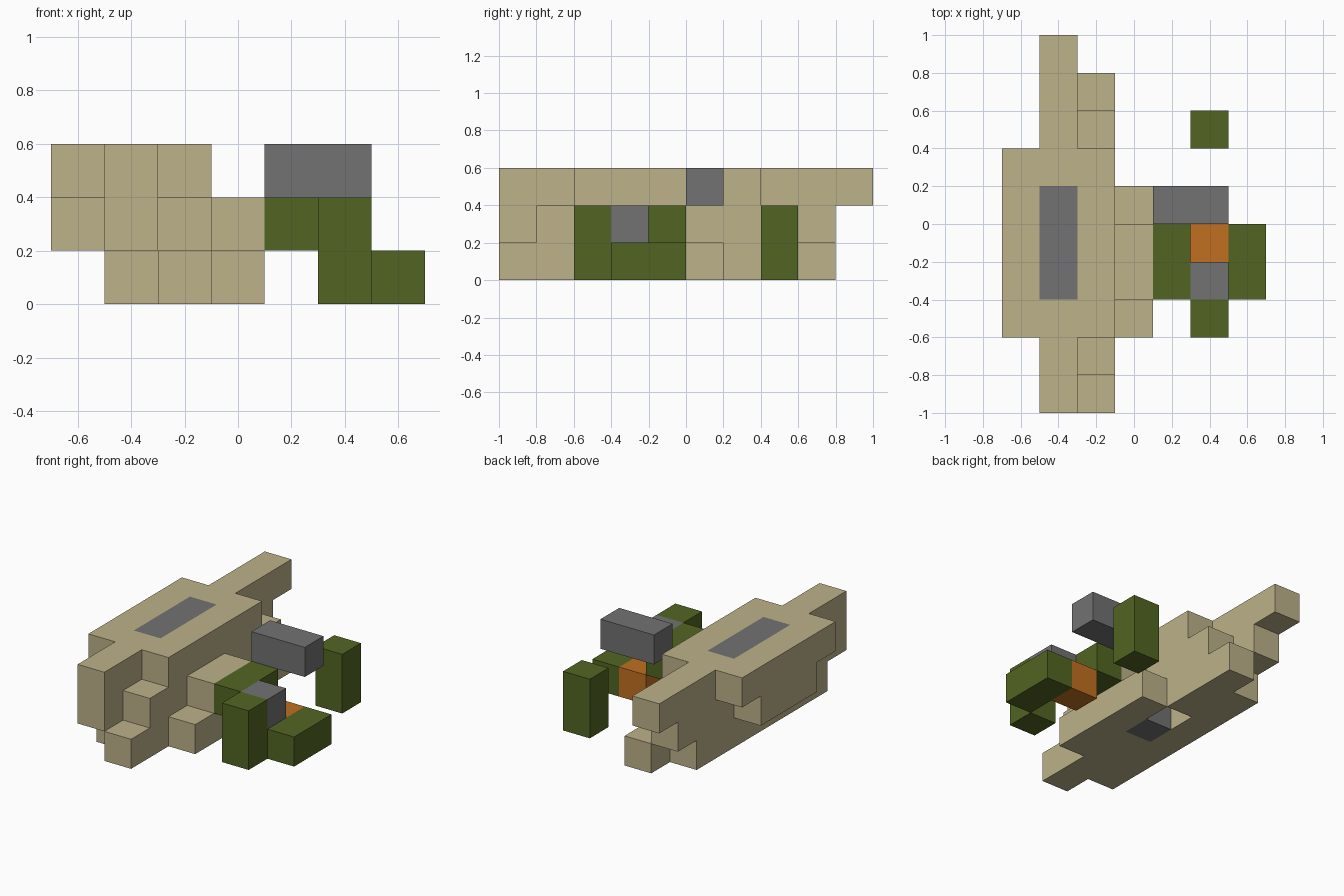
import bpy, bmesh
from mathutils import Vector

if "Cube" in bpy.data.objects:
    bpy.data.objects.remove(bpy.data.objects["Cube"], do_unlink=True)

U = 0.2                               # block size
ORIGIN = Vector((-0.7, -1.0, 0.0))    # corner of the block grid


def material(name, rgb):
    m = bpy.data.materials.new(name)
    m.use_nodes = True
    color = (*rgb, 1.0)
    m.diffuse_color = color
    m.node_tree.nodes["Principled BSDF"].inputs["Base Color"].default_value = color
    return m


SAND = material("sand", (0.509, 0.445, 0.254))
GREY = material("grey", (0.168, 0.168, 0.168))
GREEN = material("olive_green", (0.084, 0.130, 0.016))
ORANGE = material("orange", (0.527, 0.162, 0.0144))

# Each part: name, material, rows of blocks as (column, first, last, layer)
PARTS = [
    ("hull_side", SAND, [(0, 2, 6, 2), (0, 3, 5, 1)]),
    ("hull_spine", SAND, [(1, 0, 9, 2), (1, 0, 8, 1), (1, 1, 7, 0)]),
    ("hull_steps", SAND, [(2, 2, 6, 2), (2, 1, 7, 1), (2, 0, 8, 0)]),
    ("hull_ledge", SAND, [(3, 3, 4, 1), (3, 2, 5, 0)]),
    ("top_panel", GREY, [(1, 3, 5, 2)]),
    ("belly_block", GREY, [(2, 4, 4, 0)]),
    ("arm", GREEN, [(4, 3, 4, 1)]),
    ("front_post", GREEN, [(5, 2, 2, 0), (5, 2, 2, 1)]),
    ("back_post", GREEN, [(5, 7, 7, 0), (5, 7, 7, 1)]),
    ("outer_rail", GREEN, [(6, 3, 4, 0)]),
    ("core", ORANGE, [(5, 4, 4, 0)]),
    ("joint", GREY, [(5, 3, 3, 1)]),
    ("upper_bar", GREY, [(4, 5, 5, 2), (5, 5, 5, 2)]),
]
BELLY_HOLE = (2, 5, 0)

# Later parts replace earlier ones where they share a block
grid = {}
for name, mat, rows in PARTS:
    for i, first, last, k in rows:
        for j in range(first, last + 1):
            grid[(i, j, k)] = name
del grid[BELLY_HOLE]


def block_faces(bm, cell):
    """Add only the sides of a block that are open to the air."""
    base = Vector(cell)
    for axis in range(3):
        a, b = Vector(), Vector()
        a[(axis + 1) % 3] = 1
        b[(axis + 2) % 3] = 1
        for side in (0, 1):
            near = list(cell)
            near[axis] += 2 * side - 1
            if tuple(near) in grid:
                continue
            start = base.copy()
            start[axis] += side
            ring = [start, start + a, start + a + b, start + b]
            if not side:
                ring.reverse()
            bm.faces.new([bm.verts.new(ORIGIN + p * U) for p in ring])


for name, mat, rows in PARTS:
    bm = bmesh.new()
    for cell, owner in grid.items():
        if owner == name:
            block_faces(bm, cell)
    # Weld the blocks and merge their flat sides
    bmesh.ops.remove_doubles(bm, verts=bm.verts, dist=0.001)
    bmesh.ops.dissolve_limit(bm, angle_limit=0.01, verts=bm.verts, edges=bm.edges)
    mesh = bpy.data.meshes.new(name)
    bm.to_mesh(mesh)
    bm.free()
    mesh.materials.append(mat)
    bpy.context.collection.objects.link(bpy.data.objects.new(name, mesh))
